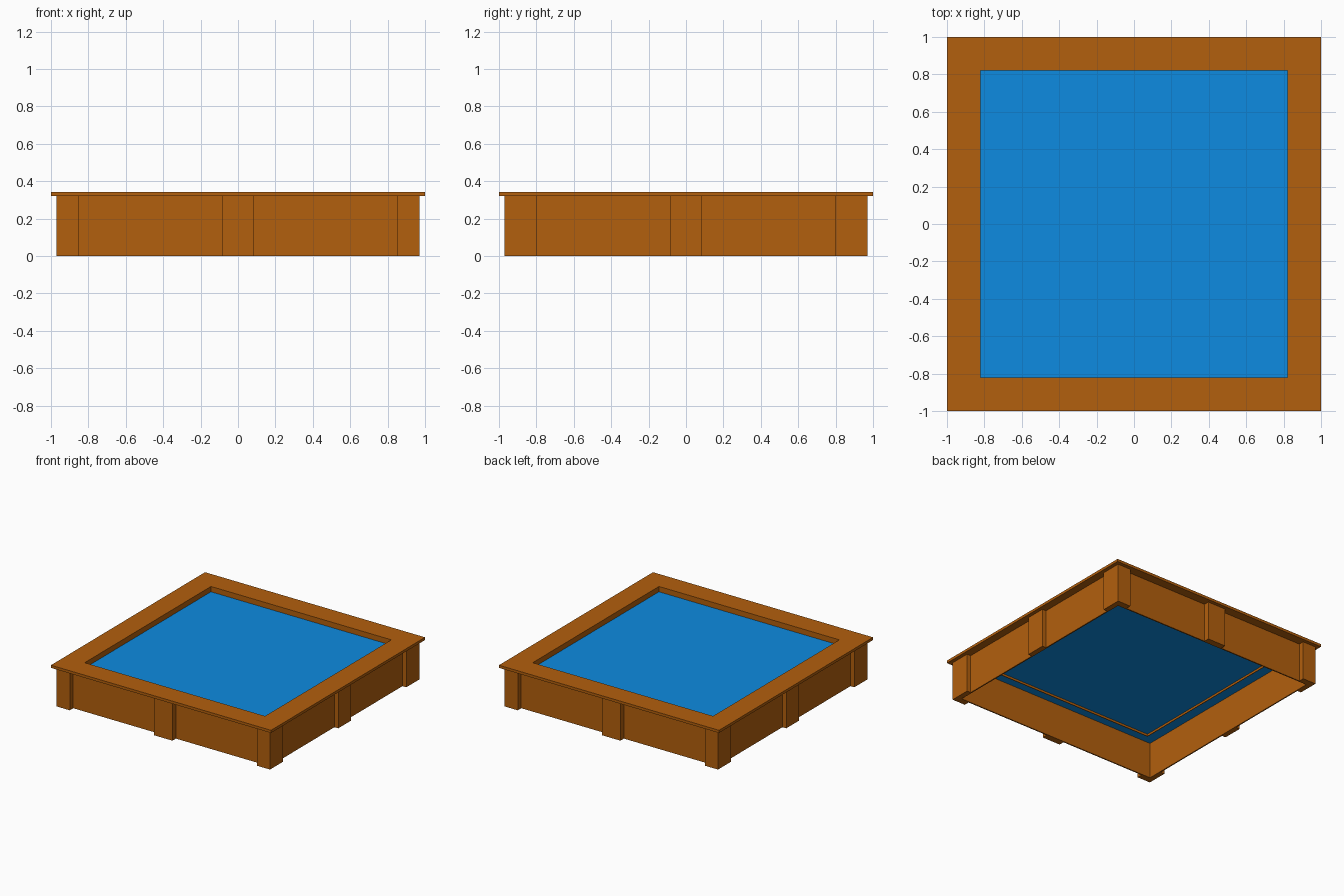
import bpy, bmesh

if "Cube" in bpy.data.objects:
    bpy.data.objects.remove(bpy.data.objects["Cube"])


def material(name, color):
    m = bpy.data.materials.new(name)
    m.diffuse_color = (*color, 1)
    m.use_nodes = True
    m.node_tree.nodes["Principled BSDF"].inputs["Base Color"].default_value = m.diffuse_color
    return m


wood = material("wood", (0.45, 0.115, 0.004))
blue = material("water", (0.004, 0.26, 0.75))


def finish(name, bm, mat):
    bmesh.ops.recalc_face_normals(bm, faces=bm.faces)
    me = bpy.data.meshes.new(name)
    bm.to_mesh(me)
    bm.free()
    me.materials.append(mat)
    ob = bpy.data.objects.new(name, me)
    bpy.context.collection.objects.link(ob)
    return ob


def prism(name, outline, z0, z1, mat):
    """Solid from a flat outline raised from z0 to z1."""
    bm = bmesh.new()
    face = bm.faces.new([bm.verts.new((x, y, z0)) for x, y in outline])
    up = bmesh.ops.extrude_face_region(bm, geom=[face])["geom"]
    for v in up:
        if isinstance(v, bmesh.types.BMVert):
            v.co.z = z1
    return finish(name, bm, mat)


def frame(name, profile, mat):
    """Square ring: profile points are (half x, half y, z)."""
    bm = bmesh.new()
    corners = [(-1, -1), (1, -1), (1, 1), (-1, 1)]
    rings = [[bm.verts.new((sx * x, sy * y, z)) for x, y, z in profile]
             for sx, sy in corners]
    n = len(profile)
    for i in range(4):
        a, b = rings[i], rings[(i + 1) % 4]
        for j in range(n):
            k = (j + 1) % n
            bm.faces.new((a[j], b[j], b[k], a[k]))
    return finish(name, bm, mat)


OUT = 0.97               # outer face of the posts
WX, WY = 0.935, 0.925    # outer faces of the side and front walls
T = 0.01                 # wall thickness

# Four thin walls, open underneath
frame("walls", [(WX, WY, 0), (WX, WY, 0.32),
                (WX - T, WY - T, 0.32), (WX - T, WY - T, 0)], wood)

# Flat seat rim with an inner lip reaching just below the water
frame("rim", [(1, 1, 0.32), (1, 1, 0.342), (0.82, 0.82, 0.342),
              (0.82, 0.82, 0.28), (0.825, 0.825, 0.28),
              (0.825, 0.825, 0.32)], wood)

# L-shaped corner posts wrapping the outside of the walls
ell = [(0.85, OUT), (OUT, OUT), (OUT, 0.80), (WX, 0.80), (WX, WY), (0.85, WY)]
for sx, side in ((-1, "left"), (1, "right")):
    for sy, end in ((-1, "front"), (1, "back")):
        prism(f"corner_post_{end}_{side}",
              [(sx * x, sy * y) for x, y in ell], 0, 0.32, wood)

# Middle posts on each wall
for s, end, side in ((-1, "front", "left"), (1, "back", "right")):
    prism(f"middle_post_{end}", [(-0.083, s * WY), (0.083, s * WY),
                                 (0.083, s * OUT), (-0.083, s * OUT)], 0, 0.32, wood)
    prism(f"middle_post_{side}", [(s * WX, -0.083), (s * WX, 0.083),
                                  (s * OUT, 0.083), (s * OUT, -0.083)], 0, 0.32, wood)

# Water sheet reaching the walls
bm = bmesh.new()
bm.faces.new([bm.verts.new((sx * (WX - T), sy * (WY - T), 0.298))
              for sx, sy in ((-1, -1), (1, -1), (1, 1), (-1, 1))])
water = finish("water", bm, blue)
if water.data.polygons[0].normal.z < 0:
    water.data.flip_normals()
